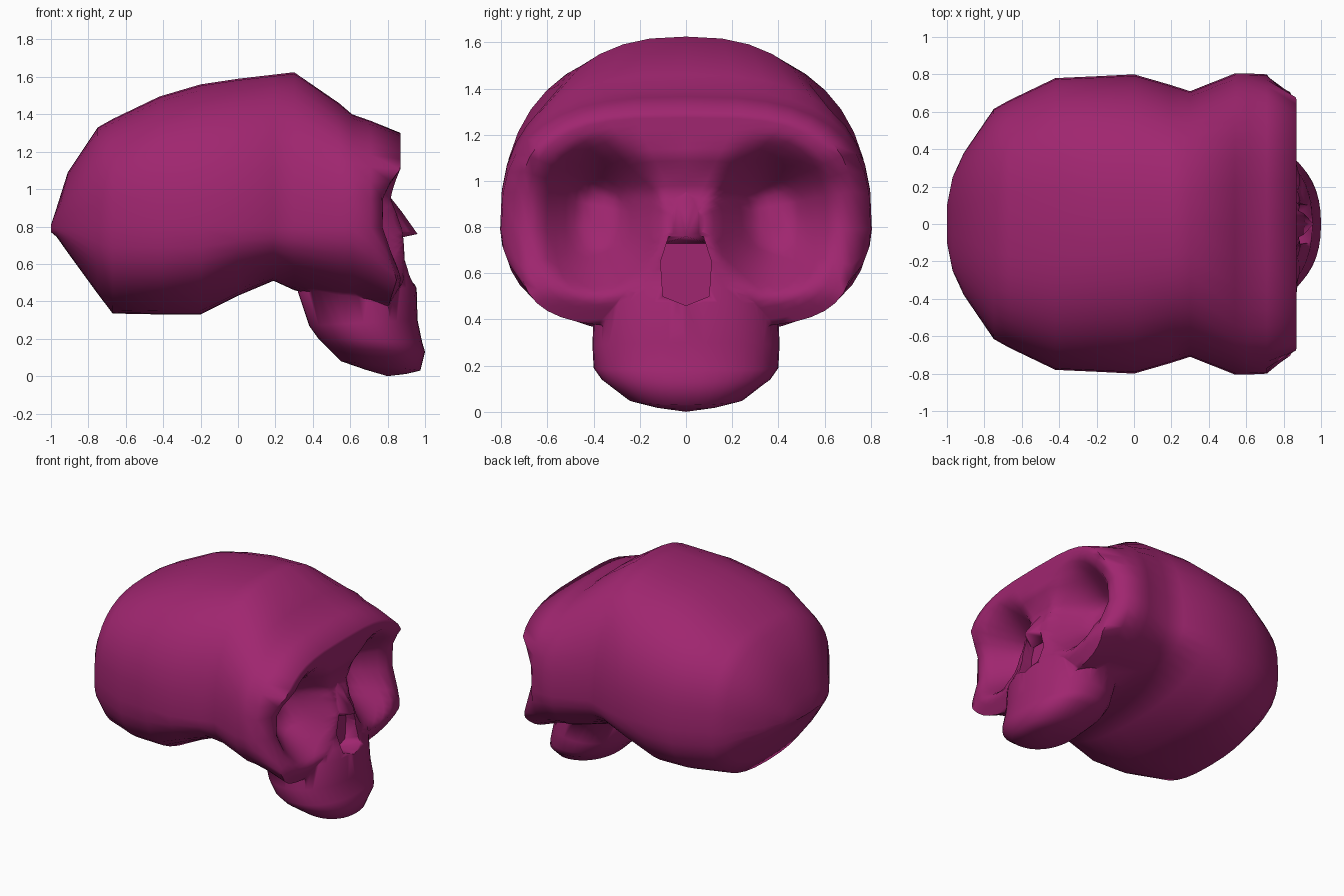
import bpy, bmesh, math
from mathutils import Vector

cube = bpy.data.objects.get("Cube")
if cube:
    bpy.data.objects.remove(cube)

COLOUR = (0.35, 0.019, 0.16, 1)
magenta = bpy.data.materials.new("magenta bone")
magenta.use_nodes = True
magenta.diffuse_color = COLOUR
magenta.node_tree.nodes["Principled BSDF"].inputs["Base Color"].default_value = COLOUR

N = 40        # points round each section
MID = 0.79    # height of the widest line of the skull


def finish(bm, name):
    bmesh.ops.recalc_face_normals(bm, faces=bm.faces)
    mesh = bpy.data.meshes.new(name)
    bm.to_mesh(mesh)
    bm.free()
    mesh.materials.append(magenta)
    obj = bpy.data.objects.new(name, mesh)
    bpy.context.collection.objects.link(obj)
    return obj


def loft(bm, rings, start, end):
    """Skin closed rings and close both ends with a fan to a point."""
    rows = [[bm.verts.new(p) for p in ring] for ring in rings]
    for a, b in zip(rows, rows[1:]):
        for i in range(len(a)):
            j = (i + 1) % len(a)
            bm.faces.new((a[i], a[j], b[j], b[i]))
    for row, tip in ((rows[0], start), (rows[-1], end)):
        v = bm.verts.new(tip)
        for i in range(len(row)):
            bm.faces.new((row[i], row[(i + 1) % len(row)], v))


def combine(target, tool, operation):
    """Apply a boolean with a part and remove that part."""
    tool.hide_render = True
    mod = target.modifiers.new(tool.name, 'BOOLEAN')
    mod.operation = operation
    mod.solver = 'EXACT'
    mod.object = tool
    bpy.context.view_layer.objects.active = target
    bpy.ops.object.modifier_apply(modifier=mod.name)
    bpy.data.objects.remove(tool)


def power(v, n):
    return math.copysign(abs(v) ** (2 / n), v)


def interp(table, z):
    """Straight-line lookup in a table of falling heights."""
    if z >= table[0][0]:
        return table[0][1]
    for (z0, x0), (z1, x1) in zip(table, table[1:]):
        if z >= z1:
            return x0 + (x1 - x0) * (z0 - z) / (z0 - z1)
    return table[-1][1]


def section(x, w, top, bottom, upper=2.45, lower=2.45):
    """Upright rounded section; larger exponents make each half boxier."""
    pts = []
    for i in range(N):
        a = 2 * math.pi * i / N
        n, h = (upper, top - MID) if i <= N // 2 else (lower, MID - bottom)
        pts.append(Vector((x, w * power(math.cos(a), n), MID + h * power(math.sin(a), n))))
    return pts


# Cranium sections from back to front: x, half width, top, bottom, boxiness
CRANIUM = [(-1, .10, .81, .77), (-.97, .25, .90, .745), (-.91, .38, 1.09, .66),
           (-.75, .615, 1.33, .44, 2.7), (-.67, .66, 1.375, .335, 2.7),
           (-.42, .78, 1.495, .33, 2.6), (-.2, .79, 1.56, .33), (0, .80, 1.59, .43, 2.45, 2.2),
           (.19, .745, 1.612, .51, 2.45, 2.2), (.3, .71, 1.625, .46, 2.45, 2.2),
           (.54, .805, 1.46, .39, 2.7, 2.1), (.61, .805, 1.40, .38, 2.8, 2.1),
           (.71, .80, 1.365, .37, 2.8, 2.3)]
# Depth of the face rim and of the face midline by height
RIM = [(1.3, .87), (1.11, .87), (.98, .77), (.76, .76), (.52, .85), (.36, .80)]
MIDLINE = [(1.3, .87), (1.11, .87), (.95, .82), (.78, .88), (.62, .91), (.5, .92), (.36, .88)]


def socket(y, z):
    """Depth of the eye sockets below the face."""
    dy, dz = (abs(y) - .38) / .28, z - .83
    r = math.hypot(dy, dz / (.37 if dz > 0 else .34))
    return .25 * min(1, max(0, (1 - r) / .67))


rings = [section(*row) for row in CRANIUM]
rim = section(0, .725, 1.30, .365, 3.3, 3.7)
centre = Vector((0, 0, .82))
STEPS = 18
for k in range(STEPS):
    t = 1 - k / STEPS
    ring = []
    for p in rim:
        q = centre.lerp(p, t)
        x = interp(MIDLINE, q.z) * (1 - t * t) + interp(RIM, q.z) * t * t
        ring.append((x - socket(q.y, q.z), q.y, q.z))
    rings.append(ring)
bm = bmesh.new()
loft(bm, rings, (-1, 0, .79), (.86, 0, .82))
skull = finish(bm, "skull")

# Upper jaw and cheek bridge: back x, back z, front x, front z, half width
JAW = [(.42, .66, .90, .66, .22), (.38, .56, .925, .54, .34), (.32, .45, .955, .475, .40),
       (.38, .27, .96, .30, .405), (.43, .20, .985, .18, .40), (.48, .15, 1.0, .13, .365),
       (.55, .08, .975, .03, .25), (.68, .035, .90, .012, .14)]
rings = []
for xb, zb, xf, zf, w in JAW:
    ring = []
    for i in range(N):
        a = 2 * math.pi * i / N
        u = .5 + .5 * power(math.cos(a), 2.2)
        ring.append((xb + (xf - xb) * u, w * power(math.sin(a), 2.2), zb + (zf - zb) * u))
    rings.append(ring)
bm = bmesh.new()
loft(bm, rings, (.6, 0, .66), (.8, 0, 0))
combine(skull, finish(bm, "upper_jaw"), 'UNION')

# Nose opening cut through the face and the top of the jaw
outline = [(-.075, .76), (-.11, .65), (-.10, .50), (0, .46), (.10, .50), (.11, .65), (.075, .76)]
bm = bmesh.new()
loft(bm, [[(x, y, z) for y, z in outline] for x in (.81, 1.1)], (.81, 0, .62), (1.1, 0, .62))
combine(skull, finish(bm, "nose_opening"), 'DIFFERENCE')

# Nasal bone: small pointed wedge over the opening
bm = bmesh.new()
points = [(.78, 0, 1.0), (.875, 0, .88), (.96, 0, .76), (.86, 0, .74)]
for side in (-1, 1):
    points += [(.78, .05 * side, .97), (.91, .055 * side, .775),
               (.82, .10 * side, .765), (.82, .09 * side, .73)]
for p in points:
    bm.verts.new(p)
bmesh.ops.convex_hull(bm, input=bm.verts)
bmesh.ops.delete(bm, geom=[v for v in bm.verts if not v.link_faces], context='VERTS')
combine(skull, finish(bm, "nasal_bone"), 'UNION')

# Smooth shading with only the opening kept sharp
bpy.ops.object.select_all(action='DESELECT')
skull.select_set(True)
bpy.context.view_layer.objects.active = skull
bpy.ops.object.shade_smooth_by_angle(angle=math.radians(75))
